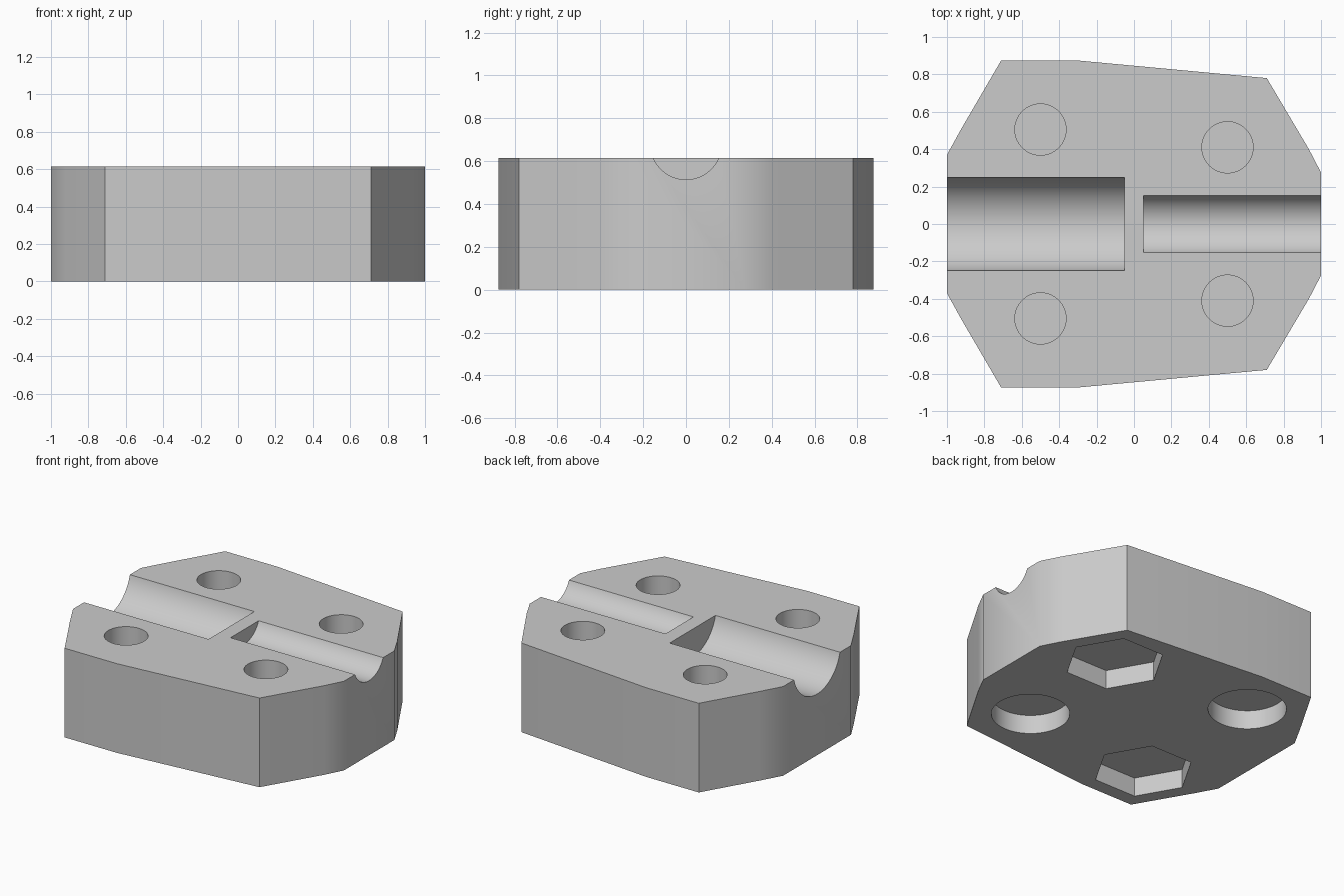
import bpy, bmesh, math
from mathutils import Matrix, Vector

if "Cube" in bpy.data.objects:
    bpy.data.objects.remove(bpy.data.objects["Cube"], do_unlink=True)

HEIGHT = 0.615
AXIS_Z = HEIGHT + 0.065      # both grooves share this axis
POCKET = 0.13                # depth of the recesses underneath
HOLE_FLOOR = POCKET + 0.02

grey = bpy.data.materials.new("plain grey")
grey.use_nodes = True
colour = (0.6, 0.6, 0.6, 1)
grey.diffuse_color = colour
grey.node_tree.nodes["Principled BSDF"].inputs["Base Color"].default_value = colour


def add_object(name, bm):
    bmesh.ops.recalc_face_normals(bm, faces=bm.faces)
    mesh = bpy.data.meshes.new(name)
    bm.to_mesh(mesh)
    bm.free()
    mesh.materials.append(grey)
    obj = bpy.data.objects.new(name, mesh)
    bpy.context.collection.objects.link(obj)
    return obj


def cut_cylinder(body, start, end, radius, sides=64):
    """Subtract a prism or cylinder running from start to end."""
    start, end = Vector(start), Vector(end)
    axis = end - start
    turn = Matrix.Rotation(math.pi / 2, 4, "Y") if abs(axis.x) > 0 else Matrix.Identity(4)
    # first corner of every prism lies along +x (before turning)
    spin = Matrix.Rotation(-math.pi / 2, 4, "Z")
    bm = bmesh.new()
    bmesh.ops.create_cone(bm, cap_ends=True, segments=sides, radius1=radius,
                          radius2=radius, depth=axis.length,
                          matrix=Matrix.Translation((start + end) / 2) @ turn @ spin)
    cutter = add_object("cutter", bm)
    cutter.hide_render = True
    mod = body.modifiers.new("cut", "BOOLEAN")
    mod.operation = "DIFFERENCE"
    mod.solver = "EXACT"
    mod.object = cutter
    bpy.context.view_layer.objects.active = body
    bpy.ops.object.modifier_apply(modifier=mod.name)
    bpy.data.objects.remove(cutter, do_unlink=True)


# Block: half outline mirrored across y, then extruded up
half = [(1, 0.275), (0.935, 0.40), (0.71, 0.78), (-0.31, 0.875),
        (-0.71, 0.875), (-0.92, 0.515), (-1, 0.37)]
outline = half + [(x, -y) for x, y in reversed(half)]
bm = bmesh.new()
base = bm.faces.new([bm.verts.new((x, y, 0)) for x, y in outline])
top = bmesh.ops.extrude_face_region(bm, geom=[base])["geom"]
bmesh.ops.translate(bm, vec=(0, 0, HEIGHT),
                    verts=[v for v in top if isinstance(v, bmesh.types.BMVert)])
block = add_object("clamp_block", bm)

# Wide and narrow grooves, leaving a thin wall between them
cut_cylinder(block, (-1.2, 0, AXIS_Z), (-0.05, 0, AXIS_Z), 0.258, 96)
cut_cylinder(block, (0.05, 0, AXIS_Z), (1.2, 0, AXIS_Z), 0.166, 96)

# Bolt holes from above, hex nut and round head recesses below
for x, y, sides, radius in [(0.5, 0.41, 6, 0.317), (-0.5, -0.505, 6, 0.317),
                            (0.5, -0.41, 64, 0.245), (-0.5, 0.505, 64, 0.245)]:
    cut_cylinder(block, (x, y, HOLE_FLOOR), (x, y, HEIGHT + 0.1), 0.137)
    cut_cylinder(block, (x, y, -0.1), (x, y, POCKET), radius, sides)

bpy.ops.object.select_all(action="DESELECT")
block.select_set(True)
bpy.context.view_layer.objects.active = block
bpy.ops.object.shade_smooth_by_angle(angle=math.radians(30))
